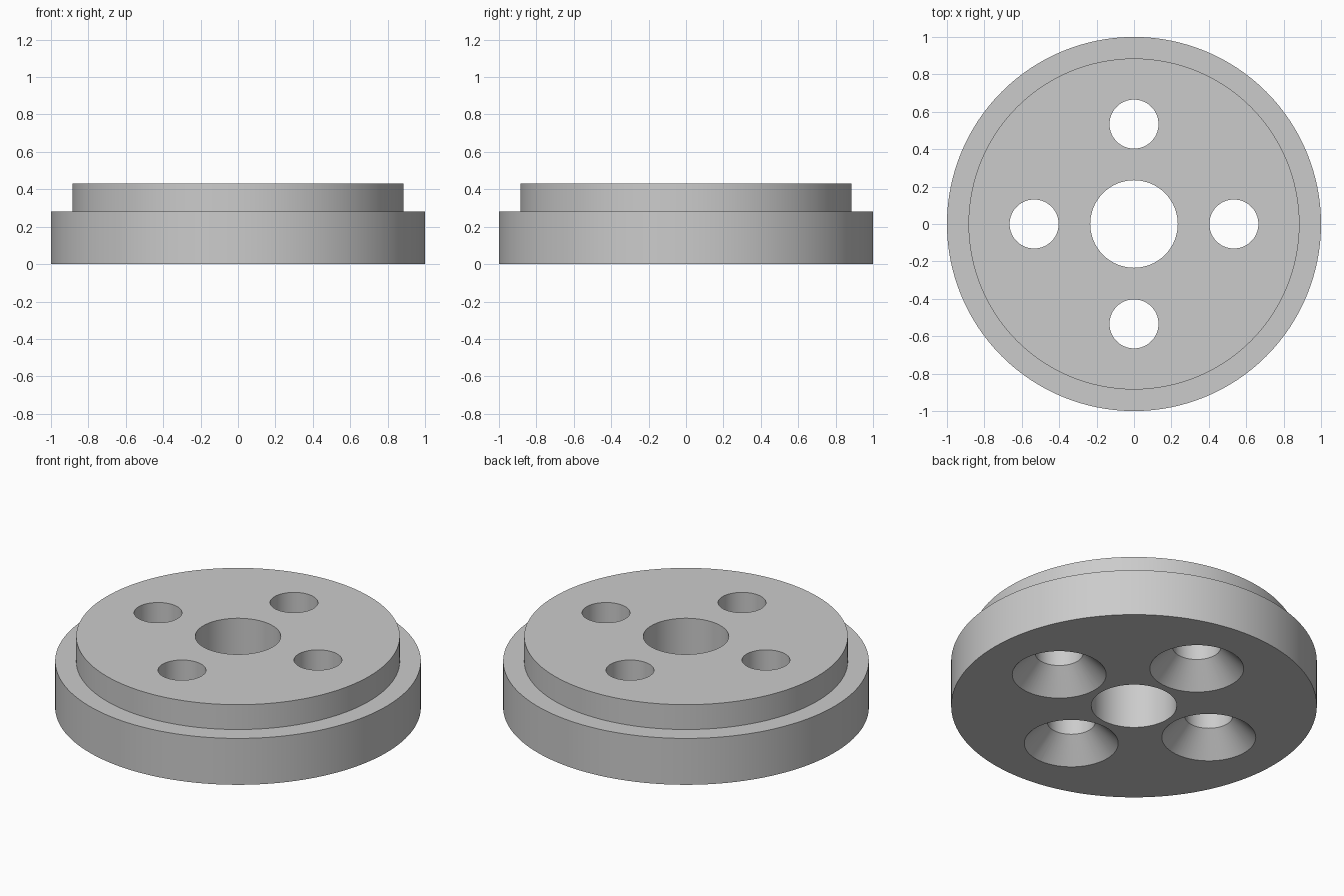
import bpy, bmesh, math
from mathutils import Matrix

cube = bpy.data.objects.get("Cube")
if cube:
    bpy.data.objects.remove(cube, do_unlink=True)

HEIGHT, STEP = 0.43, 0.28
SINK = 0.133      # countersink depth
PITCH = 0.534     # bolt circle radius

grey = bpy.data.materials.new("plain grey")
grey.use_nodes = True
colour = (0.6, 0.6, 0.6, 1)
grey.diffuse_color = colour
grey.node_tree.nodes["Principled BSDF"].inputs["Base Color"].default_value = colour


def turned(name, profile, segments, x=0, y=0):
    """Solid of revolution from (radius, z) points, capped at both ends."""
    bm = bmesh.new()
    rings = []
    for r, z in profile:
        ring = bmesh.ops.create_circle(bm, segments=segments, radius=r,
                                       matrix=Matrix.Translation((x, y, z)))
        rings.append(ring["verts"])
    for low, high in zip(rings, rings[1:]):
        for i in range(segments):
            j = (i + 1) % segments
            bm.faces.new((low[i], low[j], high[j], high[i]))
    bm.faces.new(rings[0])
    bm.faces.new(rings[-1])
    bmesh.ops.recalc_face_normals(bm, faces=bm.faces)
    mesh = bpy.data.meshes.new(name)
    bm.to_mesh(mesh)
    bm.free()
    mesh.materials.append(grey)
    obj = bpy.data.objects.new(name, mesh)
    bpy.context.collection.objects.link(obj)
    return obj


# Stepped disc
flange = turned("flange", [(1, 0), (1, STEP), (0.885, STEP), (0.885, HEIGHT)], 128)

# Centre bore and four bolt holes countersunk from below
cutters = [turned("bore_cutter", [(0.234, -0.1), (0.234, HEIGHT + 0.1)], 64)]
for k in range(4):
    a = k * math.pi / 2
    cutters.append(turned("bolt_hole_cutter",
                          [(0.257, -0.1), (0.257, 0), (0.131, SINK), (0.131, HEIGHT + 0.1)],
                          64, PITCH * math.cos(a), PITCH * math.sin(a)))

bpy.ops.object.select_all(action="DESELECT")
bpy.context.view_layer.objects.active = flange
flange.select_set(True)
for cutter in cutters:
    cutter.hide_render = True
    cut = flange.modifiers.new("hole", "BOOLEAN")
    cut.operation = "DIFFERENCE"
    cut.solver = "EXACT"
    cut.object = cutter
    bpy.ops.object.modifier_apply(modifier=cut.name)
    bpy.data.objects.remove(cutter, do_unlink=True)

bpy.ops.object.shade_smooth_by_angle(angle=math.radians(30))
